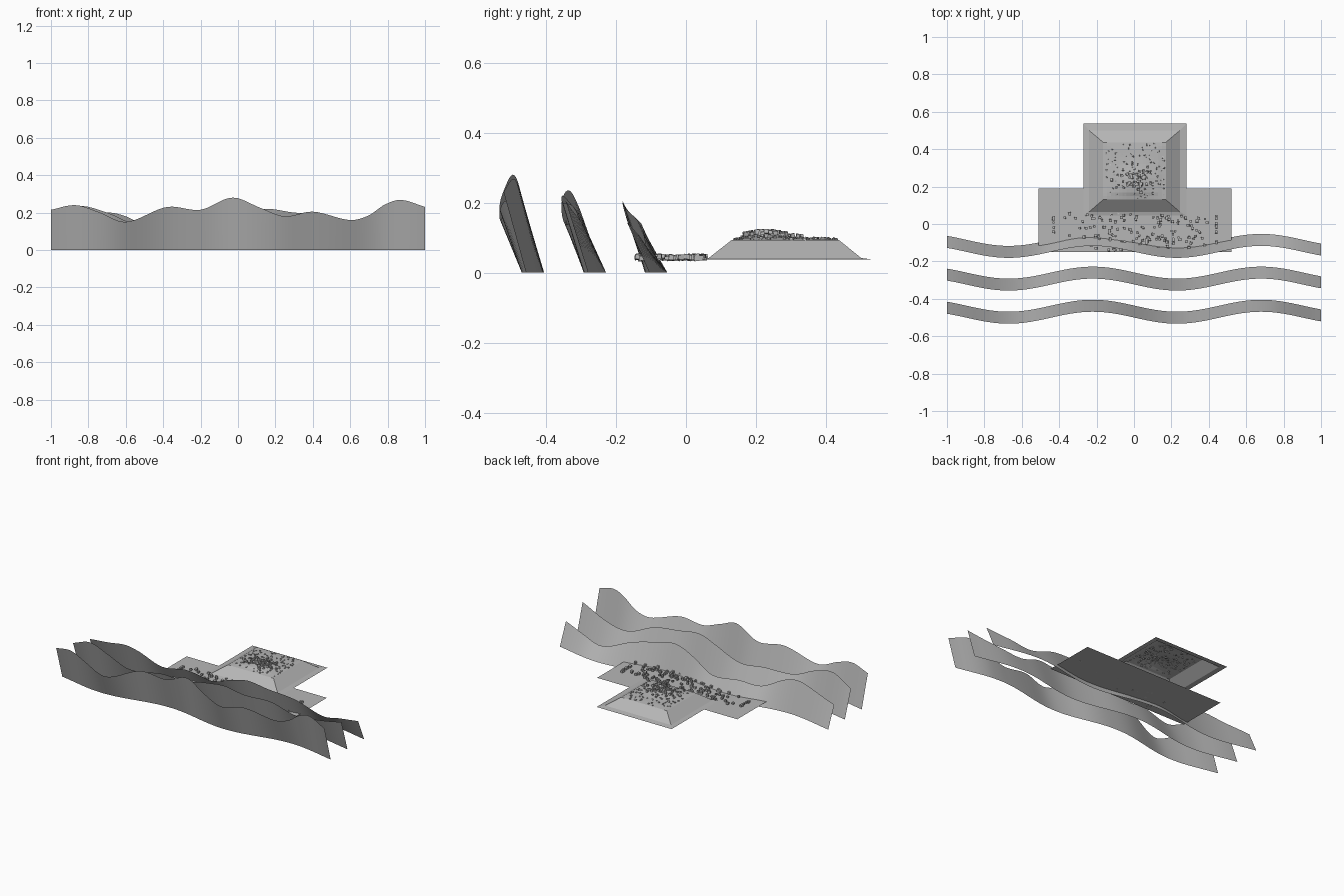
import bpy, bmesh, math, random
from mathutils import Matrix, Vector, Euler

if "Cube" in bpy.data.objects:
    bpy.data.objects.remove(bpy.data.objects["Cube"])

random.seed(4)
stone = bpy.data.materials.new("stone grey")
stone.diffuse_color = (0.47, 0.47, 0.47, 1)
stone.use_nodes = True
stone.node_tree.nodes["Principled BSDF"].inputs["Base Color"].default_value = stone.diffuse_color


def finish(name, bm, smooth=False):
    me = bpy.data.meshes.new(name)
    bm.to_mesh(me)
    bm.free()
    me.materials.append(stone)
    for p in me.polygons:
        p.use_smooth = smooth
    ob = bpy.data.objects.new(name, me)
    bpy.context.collection.objects.link(ob)
    return ob


def curve(points, x):
    """Smooth height through a few (x, z) points."""
    n = len(points)
    i = max(k for k in range(n - 1) if points[k][0] <= x + 1e-6)

    def slope(k):
        a, b = points[max(k - 1, 0)], points[min(k + 1, n - 1)]
        return (b[1] - a[1]) / (b[0] - a[0])
    (x0, z0), (x1, z1) = points[i], points[i + 1]
    h = x1 - x0
    t = (x - x0) / h
    return (z0 * (1 + 2 * t) * (1 - t) ** 2 + z1 * t * t * (3 - 2 * t)
            + h * (slope(i) * t * (1 - t) ** 2 + slope(i + 1) * t * t * (t - 1)))


def wavy_sheet(name, y, heights, segs=80):
    bm = bmesh.new()
    prev = None
    for i in range(segs + 1):
        x = -1 + 2 * i / segs
        yb = y + 0.032 * math.cos(2 * math.pi * (x + 0.22) / 0.9)
        lo = bm.verts.new((x, yb, 0))
        hi = bm.verts.new((x, yb - 0.064, curve(heights, x)))
        if prev:
            bm.faces.new((prev[0], lo, hi, prev[1]))
        prev = (lo, hi)
    finish(name, bm, True)


# Three leaning wavy sheets with rolling ridge lines
wavy_sheet("front_ridge", -0.437, [
    (-1, .215), (-.87, .24), (-.75, .205), (-.6, .15), (-.38, .23), (-.2, .215),
    (-.03, .28), (.12, .225), (.25, .18), (.4, .205), (.6, .16), (.7, .185),
    (.78, .24), (.87, .268), (1, .23)])
wavy_sheet("middle_ridge", -0.26, [
    (-1, .18), (-.85, .235), (-.7, .2), (-.55, .14), (-.35, .15), (-.2, .14),
    (0, .19), (.15, .22), (.3, .2), (.46, .19), (.63, .13), (.8, .15), (1, .205)])
wavy_sheet("rear_ridge", -0.085, [
    (-1, .14), (-.85, .17), (-.7, .2), (-.6, .18), (-.45, .11), (-.3, .12),
    (-.1, .1), (.05, .16), (.2, .203), (.35, .18), (.5, .15), (.7, .08),
    (.85, .11), (1, .145)])


def rect(bm, x0, x1, y0, y1, z):
    return [bm.verts.new(p) for p in
            ((x0, y0, z), (x1, y0, z), (x1, y1, z), (x0, y1, z))]


def bridge(bm, a, b):
    for i in range(4):
        j = (i + 1) % 4
        bm.faces.new((a[i], a[j], b[j], b[i]))


# Flat terrace
bm = bmesh.new()
bm.faces.new(rect(bm, -.51, .52, -.15, .19, .034))
finish("terrace", bm)

# Mound: flat rim with four sloping sides
bm = bmesh.new()
rim = rect(bm, -.27, .28, .045, .537, .037)
foot = rect(bm, -.24, .245, .065, .50, .042)
brow = rect(bm, -.165, .17, .13, .437, .093)
bridge(bm, rim, foot)
bridge(bm, foot, brow)
finish("mound_sides", bm)


def mound_height(x, y):
    u, v = (x + .165) / .335, (y - .13) / .307
    edge = min(1, 8 * min(u, 1 - u, v, 1 - v))
    bump = math.exp(-(((x - .01) / .1) ** 2 + ((y - .23) / .08) ** 2))
    return .093 + max(0, edge) * (.003 + .017 * bump)


# Uneven ground on top of the mound
bm = bmesh.new()
N = 16
grid = [[bm.verts.new((x, y, mound_height(x, y)))
         for x in (-.165 + .335 * i / N for i in range(N + 1))]
        for y in (.13 + .307 * j / N for j in range(N + 1))]
for j in range(N):
    for i in range(N):
        bm.faces.new((grid[j][i], grid[j][i + 1], grid[j + 1][i + 1], grid[j + 1][i]))
finish("mound_top", bm)


def add_rock(bm, x, y, z, size, tilt):
    spin = Euler((random.uniform(-tilt, tilt), random.uniform(-tilt, tilt),
                  random.uniform(-tilt, tilt))).to_matrix().to_4x4()
    bmesh.ops.create_cube(bm, size=size, matrix=Matrix.Translation(Vector((x, y, z))) @ spin)


# Stones strewn along the terrace
bm = bmesh.new()
for _ in range(150):
    x = max(-.43, min(.44, random.gauss(.02, .24)))
    add_rock(bm, x, random.uniform(-.14, .055), random.uniform(.040, .047), random.uniform(.010, .015), .15)
finish("terrace_stones", bm)

# Stones heaped on the mound: a central pile and fine scatter
bm = bmesh.new()
for _ in range(60):
    x = max(-.12, min(.12, random.gauss(.01, .05)))
    y = max(.17, min(.33, random.gauss(.235, .04)))
    add_rock(bm, x, y, mound_height(x, y) + .005, random.uniform(.009, .014), .3)
for _ in range(110):
    x, y = random.uniform(-.155, .16), random.uniform(.14, .43)
    add_rock(bm, x, y, mound_height(x, y), random.uniform(.006, .01), .4)
finish("mound_stones", bm)
